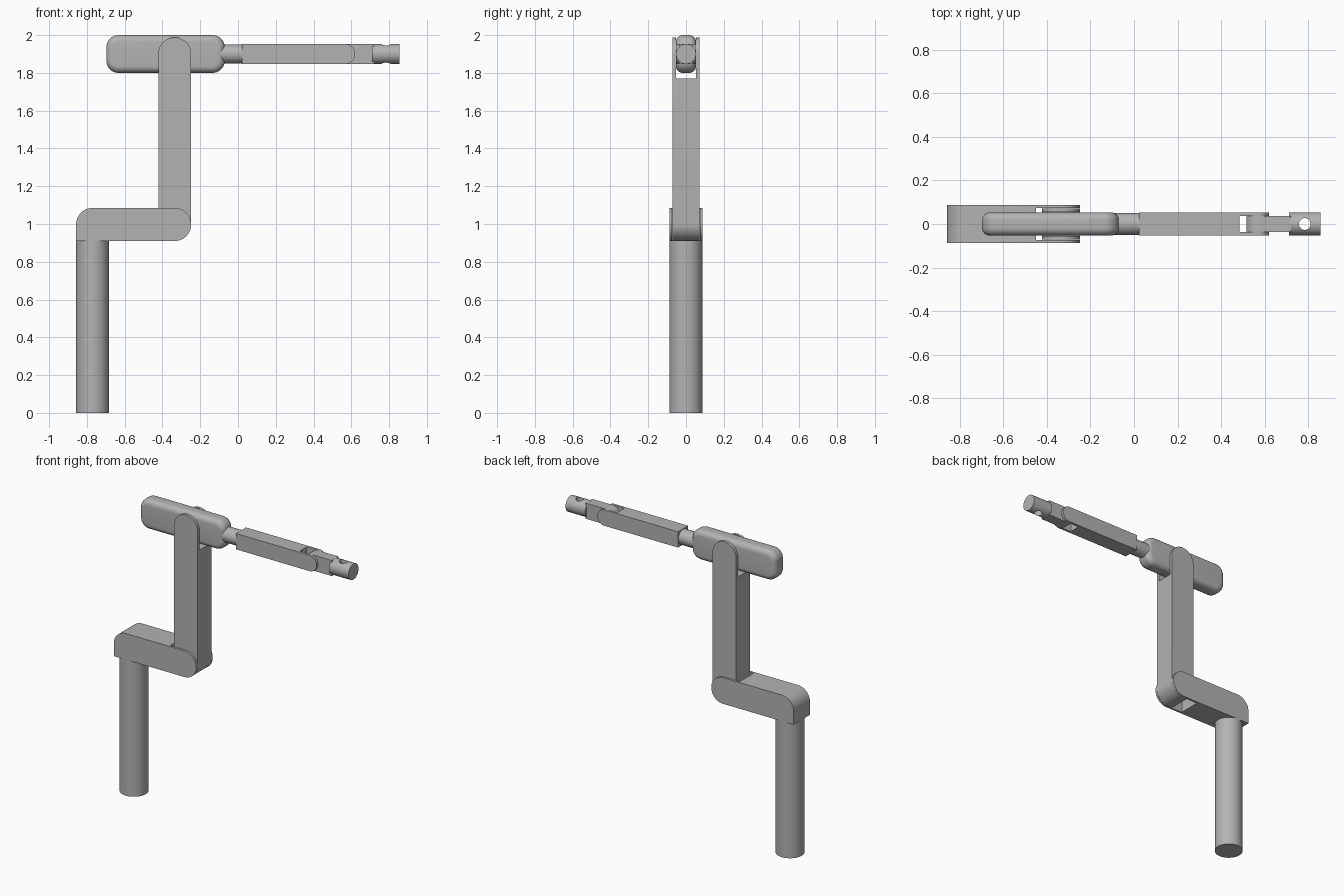
import bpy, bmesh, math
from mathutils import Matrix

default = bpy.data.objects.get("Cube")
if default:
    bpy.data.objects.remove(default, do_unlink=True)

GREY = (0.45, 0.45, 0.45, 1)
metal = bpy.data.materials.new("plain grey")
metal.use_nodes = True
metal.diffuse_color = GREY
metal.node_tree.nodes["Principled BSDF"].inputs["Base Color"].default_value = GREY


def add(name, bm):
    bmesh.ops.recalc_face_normals(bm, faces=bm.faces[:])
    mesh = bpy.data.meshes.new(name)
    bm.to_mesh(mesh)
    bm.free()
    mesh.materials.append(metal)
    obj = bpy.data.objects.new(name, mesh)
    bpy.context.collection.objects.link(obj)
    return obj


def activate(obj):
    bpy.ops.object.select_all(action="DESELECT")
    obj.select_set(True)
    bpy.context.view_layer.objects.active = obj


def plate(name, x0, x1, z0, z1, half, radii=(0, 0, 0, 0), steps=14):
    """Side profile with rounded corners (from lower left, anticlockwise), extruded along y."""
    bm = bmesh.new()
    verts = []
    for i, ((x, z), r) in enumerate(zip(((x0, z0), (x1, z0), (x1, z1), (x0, z1)), radii)):
        cx = x + r if x == x0 else x - r
        cz = z + r if z == z0 else z - r
        for k in range(steps + 1 if r else 1):
            a = math.pi * (1 + i / 2 + k / steps / 2)
            verts.append(bm.verts.new((cx + r * math.cos(a), -half, cz + r * math.sin(a))))
    bmesh.ops.remove_doubles(bm, verts=bm.verts[:], dist=1e-5)
    face = bm.faces.new([v for v in verts if v.is_valid])
    ext = bmesh.ops.extrude_face_region(bm, geom=[face])
    moved = [g for g in ext["geom"] if isinstance(g, bmesh.types.BMVert)]
    bmesh.ops.translate(bm, verts=moved, vec=(0, 2 * half, 0))
    return add(name, bm)


def rod(name, radius, start, end, axis, centre):
    """Cylinder along x or z between two positions on that axis."""
    bm = bmesh.new()
    bmesh.ops.create_cone(bm, cap_ends=True, segments=48, radius1=radius,
                          radius2=radius, depth=end - start)
    mid = (start + end) / 2
    if axis == "x":
        mat = Matrix.Translation((mid, 0, centre)) @ Matrix.Rotation(math.pi / 2, 4, "Y")
    else:
        mat = Matrix.Translation((centre, 0, mid))
    bm.transform(mat)
    return add(name, bm)


def cut(obj, cutter):
    mod = obj.modifiers.new("cut", "BOOLEAN")
    mod.operation = "DIFFERENCE"
    mod.solver = "EXACT"
    mod.object = cutter
    activate(obj)
    bpy.ops.object.modifier_apply(modifier=mod.name)
    bpy.data.objects.remove(cutter, do_unlink=True)


R = 0.087     # big link end radius
Z = 1.9       # forearm axis height
W = 0.053     # forearm half width

# Standing post
post = rod("base_post", R, 0, 0.92, "z", -0.77)

# Shoulder link with a slot for the upper arm
shoulder = plate("shoulder_link", -0.857, -0.248, 0.91, 1.085, R, (0, R, R, R))
cut(shoulder, plate("slot", -0.45, -0.2, 0.8, 1.2, 0.073))

# Upper arm, forked at the top
upper = plate("upper_arm", -0.422, -0.248, 0.911, 1.988, 0.072, (R, R, R, R))
cut(upper, plate("slot", -0.6, -0.1, 1.77, 2.1, 0.054))

# Rounded housing held in the fork
housing = plate("elbow_housing", -0.697, -0.07, 1.8, 2.0, W, (0.065,) * 4)
soft = housing.modifiers.new("soft_edges", "BEVEL")
soft.width = 0.035
soft.segments = 6
soft.limit_method = "ANGLE"
soft.angle_limit = math.radians(60)
activate(housing)
bpy.ops.object.modifier_apply(modifier=soft.name)

# Round neck and forked forearm
neck = rod("forearm_neck", 0.05, -0.12, 0.04, "x", Z)
forearm = plate("forearm", 0.022, 0.62, Z - W, Z + W, W, (0, W, W, 0))
cut(forearm, plate("slot", 0.483, 0.7, 1.7, 2.1, 0.037))

# Wrist link and drilled tip
wrist = plate("wrist_link", 0.515, 0.72, Z - 0.052, Z + 0.052, 0.036, (0.052, 0, 0, 0.052))
tip = rod("tool_tip", W, 0.71, 0.855, "x", Z)
cut(tip, rod("hole", 0.027, 1.7, 2.1, "z", 0.783))

for part in (post, shoulder, upper, housing, neck, forearm, wrist, tip):
    activate(part)
    bpy.ops.object.shade_smooth_by_angle(angle=math.radians(30))
